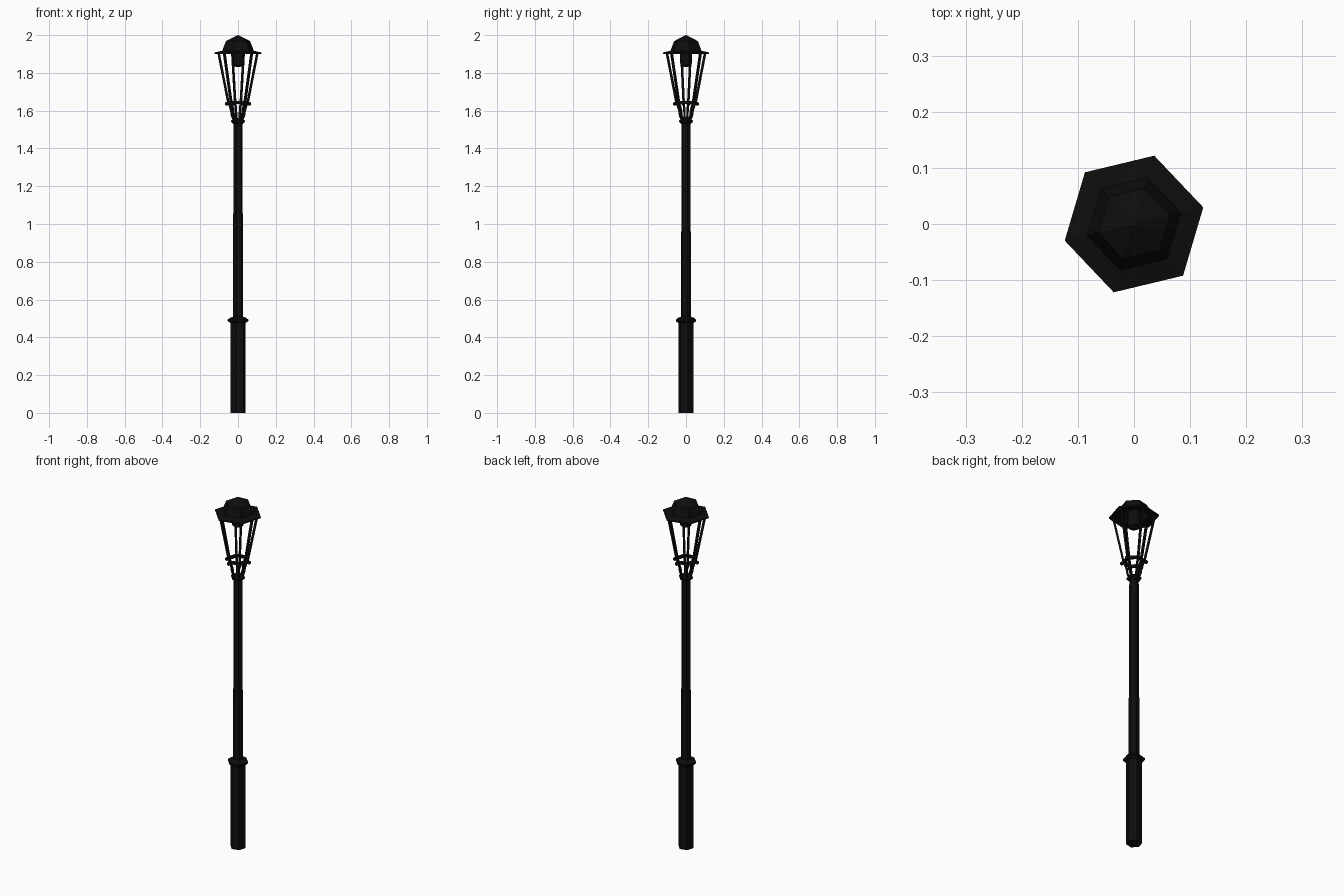
import bpy, bmesh, math
from mathutils import Vector

if "Cube" in bpy.data.objects:
    bpy.data.objects.remove(bpy.data.objects["Cube"])

TURN = math.radians(13.5)   # the whole post is a hexagon turned slightly
SIDES = 6

black = bpy.data.materials.new("cast_iron_black")
black.diffuse_color = (0.004, 0.004, 0.004, 1)
black.use_nodes = True
black.node_tree.nodes["Principled BSDF"].inputs["Base Color"].default_value = black.diffuse_color


def finish(name, bm):
    bmesh.ops.recalc_face_normals(bm, faces=bm.faces)
    me = bpy.data.meshes.new(name)
    bm.to_mesh(me)
    bm.free()
    me.materials.append(black)
    ob = bpy.data.objects.new(name, me)
    bpy.context.collection.objects.link(ob)
    return ob


def lathe(name, profile, sides=SIDES, closed=False):
    """Sweep (radius, height) points round the z axis with flat sides."""
    bm = bmesh.new()
    rings = []
    for r, z in profile:
        rings.append([bm.verts.new((r * math.cos(TURN + math.tau * i / sides),
                                    r * math.sin(TURN + math.tau * i / sides), z))
                      for i in range(sides)])
    pairs = list(zip(rings, rings[1:]))
    if closed:
        pairs.append((rings[-1], rings[0]))
    for a, b in pairs:
        for i in range(sides):
            j = (i + 1) % sides
            bm.faces.new((a[i], a[j], b[j], b[i]))
    if not closed:
        bm.faces.new(rings[0])
        bm.faces.new(rings[-1])
    return finish(name, bm)


def bar(name, path, angle, width, depth):
    """Square bar along (radius, height) points in the vertical plane at angle."""
    out = Vector((math.cos(angle), math.sin(angle), 0))
    side = Vector((-out.y, out.x, 0))
    pts = [out * r + Vector((0, 0, z)) for r, z in path]
    bm = bmesh.new()
    rings = []
    for k, p in enumerate(pts):
        d = (pts[min(k + 1, len(pts) - 1)] - pts[max(k - 1, 0)]).normalized()
        n = d.cross(side)
        rings.append([bm.verts.new(p + side * (s * width / 2) + n * (t * depth / 2))
                      for s, t in ((-1, -1), (1, -1), (1, 1), (-1, 1))])
    for a, b in zip(rings, rings[1:]):
        for i in range(4):
            j = (i + 1) % 4
            bm.faces.new((a[i], a[j], b[j], b[i]))
    bm.faces.new(rings[0])
    bm.faces.new(rings[-1])
    return finish(name, bm)


# Post: plinth, collar, tapering shaft and top collar
lathe("plinth", [(0.041, 0), (0.041, 0.48)])
lathe("plinth_collar", [(0.041, 0.475), (0.056, 0.486), (0.056, 0.494), (0.041, 0.505), (0.028, 0.508)])
lathe("shaft", [(0.028, 0.5), (0.024, 1.54)])
lathe("shaft_collar", [(0.026, 1.53), (0.038, 1.54), (0.038, 1.548), (0.026, 1.557)])

# Lantern seat ring, open in the middle
lathe("lantern_ring", [(0.045, 1.634), (0.058, 1.634), (0.058, 1.65), (0.045, 1.65)], closed=True)

# Roof: thin-edged flared eaves, steep side and shallow peak, hollow below
lathe("roof", [(0.002, 2.0), (0.066, 1.968), (0.086, 1.917), (0.127, 1.908),
               (0.127, 1.901), (0.08, 1.905), (0.06, 1.958), (0.002, 1.985)])

# Lamp holder hanging from the roof
lathe("lamp_holder", [(0.014, 1.832), (0.03, 1.842), (0.034, 1.865), (0.034, 1.895), (0.025, 1.97)], sides=12)

# Six lantern struts, brackets and scroll ends
for i in range(SIDES):
    a = TURN + math.tau * i / SIDES
    bar(f"lantern_strut_{i}", [(0.052, 1.64), (0.106, 1.907)], a, 0.011, 0.011)
    bar(f"lantern_bracket_{i}", [(0.022, 1.55), (0.033, 1.572), (0.037, 1.6), (0.045, 1.625), (0.053, 1.645)],
        a, 0.01, 0.01)
    bm = bmesh.new()
    bmesh.ops.create_uvsphere(bm, u_segments=8, v_segments=6, radius=0.01)
    bmesh.ops.translate(bm, verts=bm.verts,
                        vec=(0.062 * math.cos(a), 0.062 * math.sin(a), 1.636))
    finish(f"scroll_end_{i}", bm)
